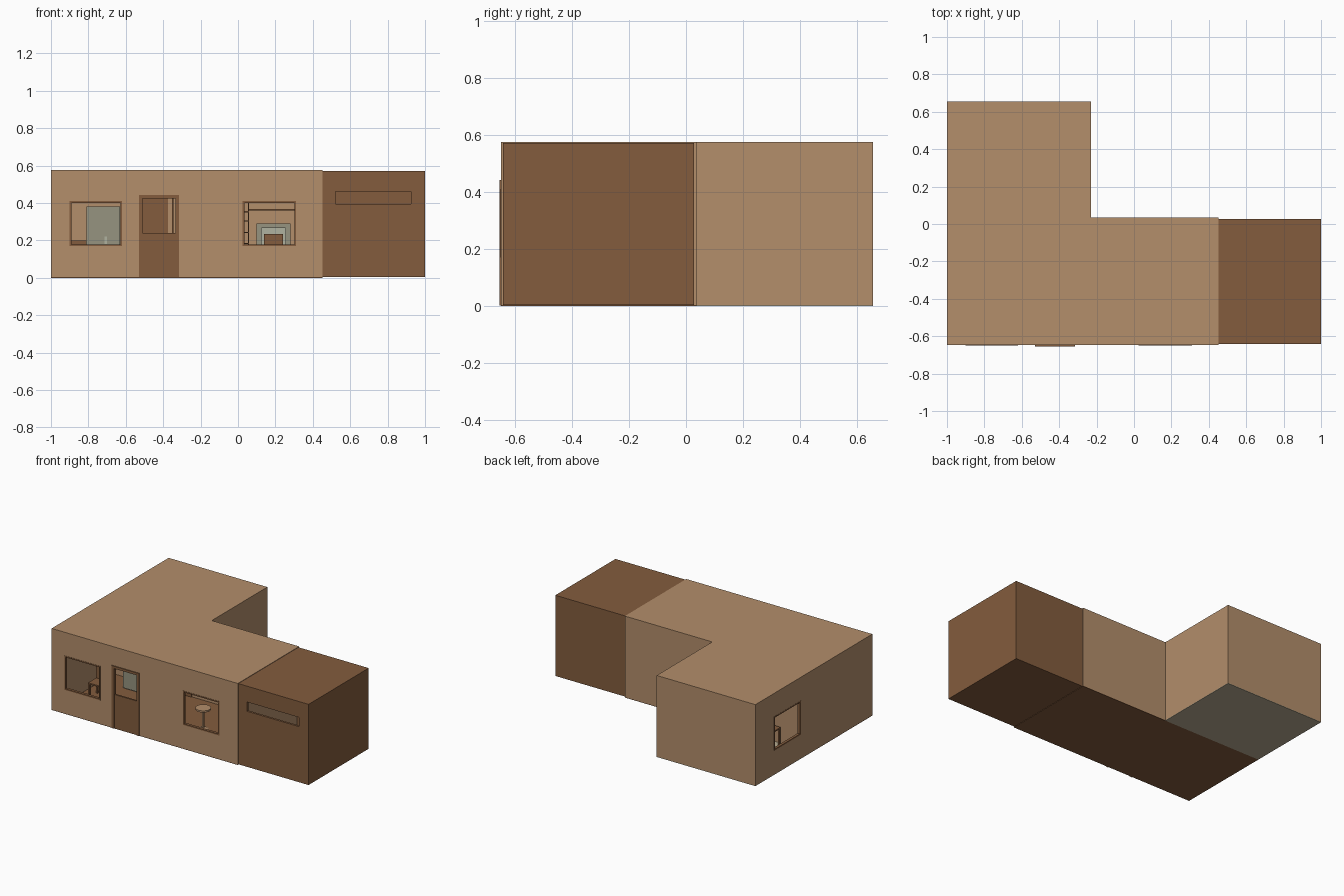
import bpy
import bmesh
from mathutils import Vector

cube = bpy.data.objects.get("Cube")
if cube:
    bpy.data.objects.remove(cube, do_unlink=True)


def material(name, rgb):
    mat = bpy.data.materials.new(name)
    mat.use_nodes = True
    col = [((c / 255 + 0.055) / 1.055) ** 2.4 for c in rgb] + [1]
    mat.diffuse_color = col
    mat.node_tree.nodes["Principled BSDF"].inputs["Base Color"].default_value = col
    return mat


TAN = material("tan plaster", (179, 142, 107))
BROWN = material("brown wood", (131, 92, 61))
STONE = material("warm grey floor", (184, 172, 146))
GREY = material("grey green enamel", (150, 148, 128))
PALE = material("pale grey", (176, 178, 160))


def finish(name, bm, mat):
    bmesh.ops.recalc_face_normals(bm, faces=bm.faces)
    mesh = bpy.data.meshes.new(name)
    bm.to_mesh(mesh)
    bm.free()
    mesh.materials.append(mat)
    obj = bpy.data.objects.new(name, mesh)
    bpy.context.collection.objects.link(obj)
    return obj


def box(name, x, y, z, mat):
    """Box from three (low, high) ranges."""
    bm = bmesh.new()
    bmesh.ops.create_cube(bm, size=1)
    for v in bm.verts:
        v.co = [r[0] if c < 0 else r[1] for c, r in zip(v.co, (x, y, z))]
    return finish(name, bm, mat)


def thicken(bm, offset):
    ext = bmesh.ops.extrude_face_region(bm, geom=bm.faces[:], use_keep_orig=True)
    bmesh.ops.translate(bm, vec=offset,
                        verts=[g for g in ext["geom"] if isinstance(g, bmesh.types.BMVert)])


def prism(name, outline, z0, z1, mat):
    bm = bmesh.new()
    bm.faces.new([bm.verts.new((x, y, z0)) for x, y in outline])
    thicken(bm, Vector((0, 0, z1 - z0)))
    return finish(name, bm, mat)


def wall(name, axis, pos, span, z, holes, thick, mat):
    """Wall along x or y with rectangular openings (low, high, bottom, top)."""
    us = sorted({*span, *[h[i] for h in holes for i in (0, 1)]})
    zs = sorted({*z, *[h[i] for h in holes for i in (2, 3)]})
    bm = bmesh.new()
    grid = [[bm.verts.new((u, pos, h) if axis == "x" else (pos, u, h)) for h in zs] for u in us]
    for i in range(len(us) - 1):
        for j in range(len(zs) - 1):
            u, h = (us[i] + us[i + 1]) / 2, (zs[j] + zs[j + 1]) / 2
            if not any(a < u < b and c < h < d for a, b, c, d in holes):
                bm.faces.new((grid[i][j], grid[i + 1][j], grid[i + 1][j + 1], grid[i][j + 1]))
    bmesh.ops.delete(bm, geom=[v for v in bm.verts if not v.link_faces], context="VERTS")
    thicken(bm, Vector((0, thick, 0)) if axis == "x" else Vector((thick, 0, 0)))
    return finish(name, bm, mat)


def window_frame(name, axis, pos, hole, depth):
    a, b, c, d = hole
    e = 0.009
    wall(name, axis, pos, (a, b), (c, d), [(a + e, b - e, c + e, d - e)], depth, BROWN)


def table(name, x, y, top, legs, mat):
    """Rectangular table from a slab and four legs."""
    box(name + "_top", x, y, (top - 0.01, top), mat)
    for i, lx in enumerate((x[0], x[1] - legs)):
        for j, ly in enumerate((y[0], y[1] - legs)):
            box(f"{name}_leg_{i}{j}", (lx, lx + legs), (ly, ly + legs), (0.004, top - 0.01), mat)


def chair(name, cx, cy, mat, back):
    table(name, (cx - 0.05, cx + 0.05), (cy - 0.05, cy + 0.05), 0.11, 0.012, mat)
    box(name + "_back", (cx - 0.05, cx + 0.05), (cy + 0.04, cy + 0.05), (0.11, back), mat)


def disc(name, centre, r1, r2, depth, mat):
    bm = bmesh.new()
    bmesh.ops.create_cone(bm, cap_ends=True, segments=20, radius1=r1, radius2=r2, depth=depth)
    bmesh.ops.translate(bm, verts=bm.verts, vec=centre)
    return finish(name, bm, mat)


# Overall plan
W, E, MID = -1.0, 0.452, -0.23
S, N, BACK = -0.648, 0.036, 0.655
T, F, CEIL, TOP = 0.015, 0.004, 0.565, 0.575
HZ = (F, CEIL)
LEFT_WIN = (-0.9, -0.62, 0.17, 0.41)
RIGHT_WIN = (0.025, 0.31, 0.17, 0.41)
SIDE_WIN = (0.15, 0.445, 0.17, 0.41)
DOOR = (-0.52, -0.325, F, 0.432)

# House shell
prism("roof", [(W, S), (E, S), (E, N), (MID, N), (MID, BACK), (W, BACK)], CEIL, TOP, TAN)
box("main_floor", (W, E), (S, N), (0, F), BROWN)
box("back_room_floor", (W, MID), (N, BACK), (0, F), STONE)
wall("front_wall", "x", S, (W, E), HZ, [LEFT_WIN, DOOR, RIGHT_WIN], T, TAN)
wall("west_wall", "y", W, (S + T, BACK), HZ, [SIDE_WIN], T, TAN)
wall("back_wall", "x", BACK, (W + T, MID), HZ, [], -T, TAN)
wall("back_room_east_wall", "y", MID, (N, BACK - T), HZ, [], -T, TAN)
wall("main_back_wall", "x", N, (W + T, E), HZ, [], -T, TAN)
wall("main_east_wall", "y", E, (S + T, N - T), HZ, [], -T, TAN)

# Window frames
window_frame("left_window_frame", "x", S - 0.002, LEFT_WIN, T + 0.004)
window_frame("right_window_frame", "x", S - 0.002, RIGHT_WIN, T + 0.004)
window_frame("side_window_frame", "y", W - 0.001, SIDE_WIN, T + 0.004)

# Front half door and its frame
wall("door_frame", "x", S - 0.006, (-0.53, -0.315), (0.001, 0.442),
     [(-0.51, -0.335, 0.001, 0.425)], T + 0.01, BROWN)
box("half_door", (-0.51, -0.335), (S, S + 0.012), (F, 0.24), BROWN)
box("door_post", (-0.352, -0.345), (S + 0.03, S + 0.037), (0.24, 0.425), BROWN)

# Side annex with a slot opening
box("annex_floor", (E, 1), (-0.642, 0.028), (0.003, 0.01), BROWN)
box("annex_roof", (E, 1), (-0.642, 0.028), (CEIL, 0.572), BROWN)
wall("annex_front", "x", -0.642, (E, 1), (0.01, CEIL), [(0.52, 0.925, 0.395, 0.46)], T, BROWN)
wall("annex_back", "x", 0.028, (E, 1), (0.01, CEIL), [], -T, BROWN)
wall("annex_east", "y", 1, (-0.642 + T, 0.028 - T), (0.01, CEIL), [], -T, BROWN)

# Inner door, seen from both rooms
box("inner_door", (-0.6, -0.375), (N - T - 0.006, N + 0.006), (F, 0.425), BROWN)

# Tall cupboard with two doors
box("cupboard_body", (-0.81, -0.63), (-0.12, N - T), (F, 0.38), GREY)
for part, zr in (("lower", (0.01, 0.237)), ("upper", (0.243, 0.377))):
    box(f"cupboard_{part}_door", (-0.807, -0.633), (-0.128, -0.12), zr, GREY)
box("cupboard_handle", (-0.713, -0.7), (-0.136, -0.128), (0.18, 0.22), PALE)

# Hearth on the back wall with a mantel shelf above
wall("hearth_surround", "x", -0.08, (0.1, 0.28), (F, 0.29), [(0.125, 0.255, F, 0.265)], 0.1, GREY)
box("hearth_back", (0.125, 0.255), (0.0, 0.015), (F, 0.265), PALE)
box("mantel_shelf", (0.06, 0.42), (-0.03, N - T), (0.36, 0.367), BROWN)

# Bookcase beside the hearth
for px in (-0.06, 0.053):
    box("bookcase_side", (px, px + 0.007), (-0.06, N - T), (F, 0.4), BROWN)
for level in (0.12, 0.18, 0.24, 0.3, 0.35):
    box("bookcase_shelf", (-0.053, 0.053), (-0.06, N - T), (level, level + 0.006), BROWN)

# Chairs, round pedestal table
chair("hearth_chair", 0.19, -0.25, BROWN, 0.235)
chair("corner_chair", -0.86, -0.32, BROWN, 0.2)
disc("round_table_foot", (-0.04, -0.33, 0.01), 0.035, 0.015, 0.012, TAN)
disc("round_table_stem", (-0.04, -0.33, 0.075), 0.009, 0.009, 0.13, TAN)
disc("round_table_top", (-0.04, -0.33, 0.146), 0.05, 0.05, 0.012, TAN)

# Low bench in the back room
table("back_bench", (-0.78, -0.66), (0.06, 0.16), 0.13, 0.012, BROWN)
